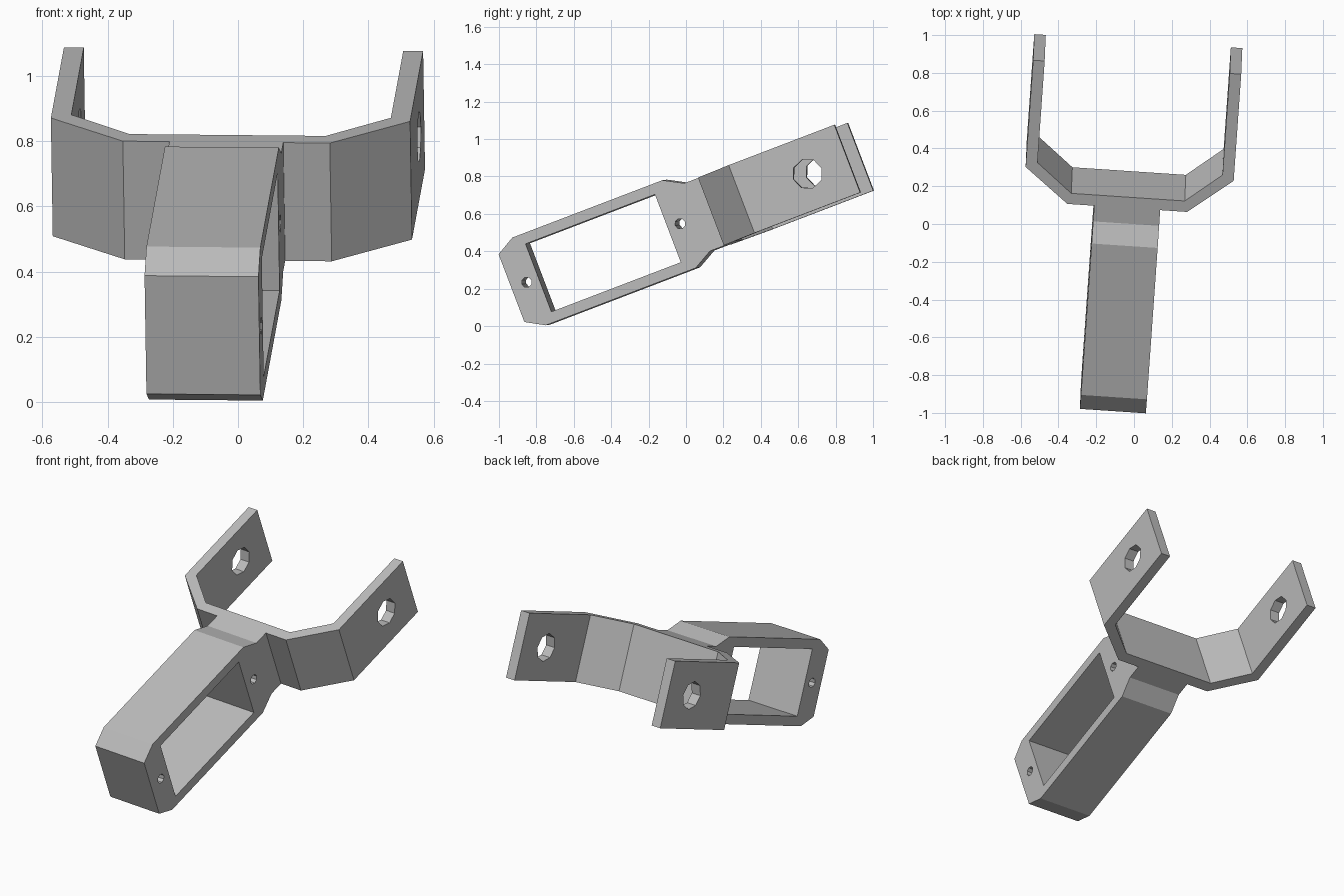
import bpy, bmesh, math
from mathutils import Matrix, Vector

cube = bpy.data.objects.get("Cube")
if cube:
    bpy.data.objects.remove(cube, do_unlink=True)

grey = bpy.data.materials.new("plain grey")
grey.use_nodes = True
colour = (0.5, 0.5, 0.5, 1)
grey.diffuse_color = colour
grey.node_tree.nodes["Principled BSDF"].inputs["Base Color"].default_value = colour

# Tilted frame of the bracket: across, along, up
across = Vector((0.9977, -0.067, -0.0095)).normalized()
along = Vector((0.0661, 0.934, 0.357))
along = (along - across * along.dot(across)).normalized()
up = across.cross(along)
tilt = Matrix((across, along, up)).transposed().to_4x4()
origin = tilt @ Matrix.Translation((-0.049, 0, 0.521))

SLIM = 0.194     # half height of neck, fork and window
TALL = 0.251     # half height of the box
WIDE = 0.175     # half width of the box


def make_object(name, bm):
    bmesh.ops.recalc_face_normals(bm, faces=bm.faces)
    mesh = bpy.data.meshes.new(name)
    bm.to_mesh(mesh)
    bm.free()
    mesh.materials.append(grey)
    obj = bpy.data.objects.new(name, mesh)
    bpy.context.collection.objects.link(obj)
    obj.matrix_world = origin
    return obj


def extrude(name, points, offset):
    """Close a profile and sweep it symmetrically along the offset."""
    bm = bmesh.new()
    face = bm.faces.new([bm.verts.new(Vector(p) - offset) for p in points])
    result = bmesh.ops.extrude_face_region(bm, geom=[face])
    verts = [g for g in result["geom"] if isinstance(g, bmesh.types.BMVert)]
    bmesh.ops.translate(bm, verts=verts, vec=offset * 2)
    return make_object(name, bm)


def cut_hole(obj, y, radius):
    """Octagonal hole right across the part."""
    bm = bmesh.new()
    bmesh.ops.create_cone(bm, cap_ends=True, segments=8, radius1=radius,
                          radius2=radius, depth=3,
                          matrix=Matrix.Translation((0, y, 0)) @ Matrix.Rotation(math.pi / 2, 4, 'Y'))
    cut(obj, make_object("hole_cutter", bm))


def cut(obj, cutter):
    cutter.hide_render = True
    bpy.context.view_layer.update()
    mod = obj.modifiers.new("cut", 'BOOLEAN')
    mod.operation = 'DIFFERENCE'
    mod.solver = 'EXACT'
    mod.object = cutter
    bpy.context.view_layer.objects.active = obj
    bpy.ops.object.modifier_apply(modifier=mod.name)
    bpy.data.objects.remove(cutter, do_unlink=True)


# Box body with chamfered nose and stepped neck
half = [(-0.793, SLIM), (-0.692, TALL), (0.168, TALL), (0.272, SLIM), (0.361, SLIM)]
side = [(0, y, z) for y, z in half] + [(0, y, -z) for y, z in reversed(half)]
body = extrude("box_body", side, Vector((WIDE, 0, 0)))

# Window through the box, and the two pin holes
window = [(0, y, z) for y, z in ((-0.638, -SLIM), (-0.638, SLIM), (0.104, SLIM), (0.104, -SLIM))]
cut(body, extrude("window_cutter", window, Vector((1, 0, 0))))
for y in (-0.706, 0.174):
    cut_hole(body, y, 0.028)

# Fork: bent strip with two arms
arm = [(0.318, 0.361), (0.552, 0.554), (0.552, 1.16),
       (0.491, 1.16), (0.491, 0.583), (0.301, 0.422)]
plan = [(x, y, 0) for x, y in arm] + [(-x, y, 0) for x, y in reversed(arm)]
fork = extrude("fork", plan, Vector((0, 0, SLIM)))
cut_hole(fork, 0.932, 0.081)
